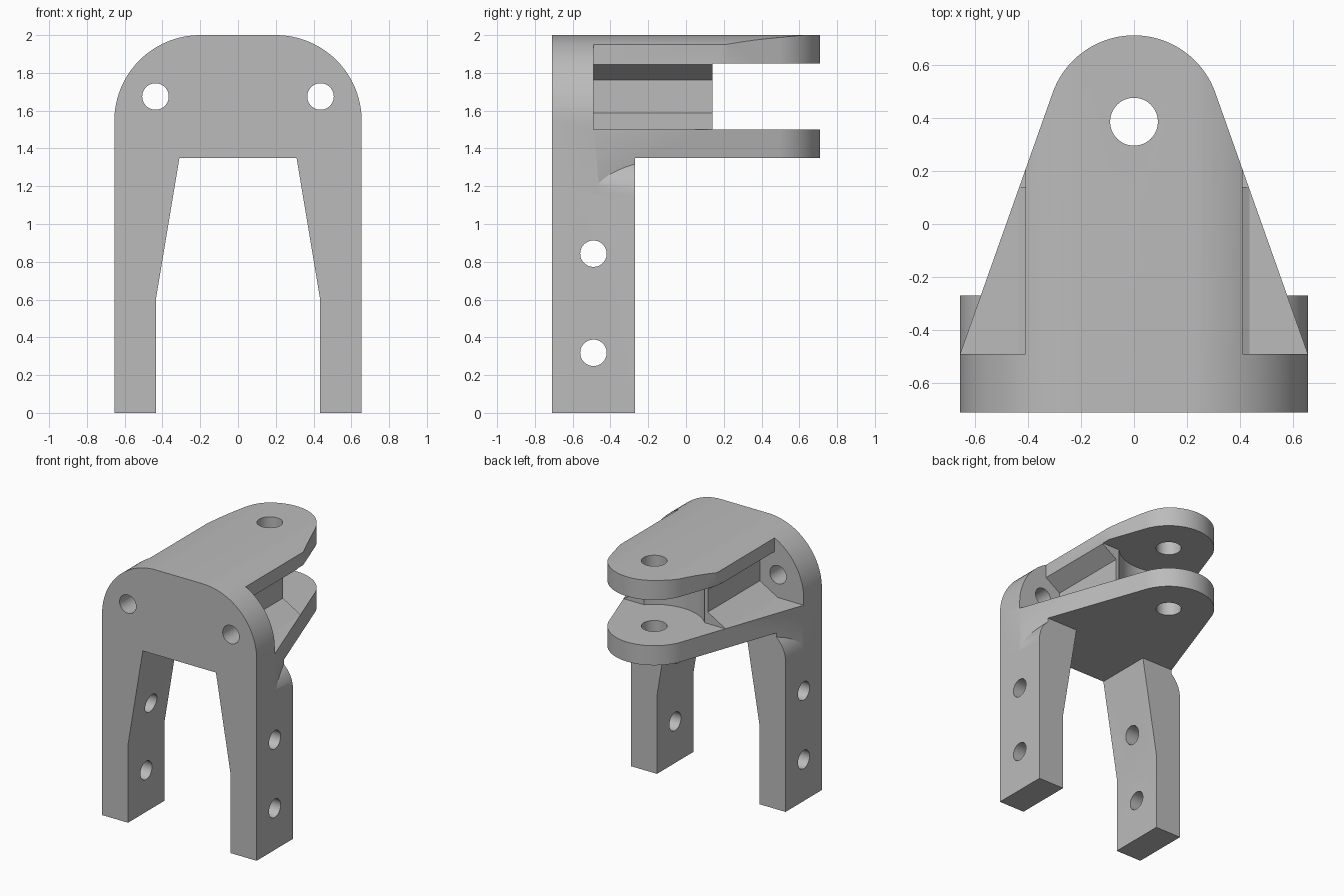
import bpy, bmesh, math
from mathutils import Vector

cube = bpy.data.objects.get("Cube")
if cube:
    bpy.data.objects.remove(cube, do_unlink=True)

grey = bpy.data.materials.new("plain grey")
grey.use_nodes = True
COLOR = (0.5, 0.5, 0.5, 1)
grey.diffuse_color = COLOR
grey.node_tree.nodes["Principled BSDF"].inputs["Base Color"].default_value = COLOR


def prism(name, points, axis, lo, hi):
    """Extrude a 2D profile along an axis: x takes (y, z), y takes (x, z), z takes (x, y)."""
    place = {"x": lambda a, b, d: (d, a, b),
             "y": lambda a, b, d: (a, d, b),
             "z": lambda a, b, d: (a, b, d)}[axis]
    bm = bmesh.new()
    face = bm.faces.new([bm.verts.new(place(a, b, lo)) for a, b in points])
    new = bmesh.ops.extrude_face_region(bm, geom=[face])["geom"]
    shift = Vector(place(0, 0, hi - lo))
    bmesh.ops.translate(bm, vec=shift, verts=[v for v in new if isinstance(v, bmesh.types.BMVert)])
    bmesh.ops.recalc_face_normals(bm, faces=bm.faces)
    mesh = bpy.data.meshes.new(name)
    bm.to_mesh(mesh)
    bm.free()
    mesh.materials.append(grey)
    ob = bpy.data.objects.new(name, mesh)
    bpy.context.collection.objects.link(ob)
    return ob


def arc(cx, cy, r, start, end, n=24):
    steps = [math.radians(start + (end - start) * i / n) for i in range(n + 1)]
    return [(cx + r * math.cos(t), cy + r * math.sin(t)) for t in steps]


def rect(a0, b0, a1, b1):
    return [(a0, b0), (a1, b0), (a1, b1), (a0, b1)]


def circle(cx, cy, r):
    return arc(cx, cy, r, 0, 360, 48)[:-1]


def mirrored(half):
    return half + [(-a, b) for a, b in reversed(half)]


def flip(points, side):
    return [(a * side, b) for a, b in points]


def combine(target, tool, operation):
    """Apply a boolean and discard the tool."""
    mod = target.modifiers.new("combine", "BOOLEAN")
    mod.operation, mod.solver, mod.object = operation, "EXACT", tool
    bpy.context.view_layer.update()
    graph = bpy.context.evaluated_depsgraph_get()
    mesh = bpy.data.meshes.new_from_object(target.evaluated_get(graph))
    target.modifiers.clear()
    target.data = mesh
    bpy.data.objects.remove(tool, do_unlink=True)


W, FRONT, STEP, BACK = 0.655, -0.71, -0.49, -0.27
PIN_Y, TIP_R = 0.385, 0.325

# arch section carried through the full depth
section = mirrored([(0.31, 1.35), (0.435, 0.6), (0.435, 0), (W, 0)]
                   + arc(0.2, 1.545, 0.455, 0, 90))
bracket = prism("fork_bracket", section, "y", FRONT, 0.8)

# plan outline: full-width front, tapering to a round tip
dx, dy = W, STEP - PIN_Y
tangent = math.degrees(math.atan2(dy, dx) + math.acos(TIP_R / math.hypot(dx, dy)))
plan = mirrored([(0.8, FRONT - 0.1), (0.8, STEP), (W, STEP)]
                + arc(0, PIN_Y, TIP_R, tangent, 89.9, 30))
combine(bracket, prism("plan_outline", plan, "z", -0.1, 2.2), "INTERSECT")

# clear the space under the lower plate behind the legs
combine(bracket, prism("under_cut", rect(-1, -0.1, 1, 1.35), "y", BACK, 1), "DIFFERENCE")

# deeper legs with rounded shoulders
leg = [(0.435, 0.6), (0.435, 0), (W, 0)] + arc(0.435, 1.15, 0.22, 0, 90) + [(0.3067, 1.37)]
for side in (1, -1):
    combine(bracket, prism("leg", flip(leg, side), "y", STEP - 0.1, BACK), "UNION")

# slot between the plates, hollowed around the pivot
combine(bracket, prism("slot", rect(-1, 1.5, 1, 1.85), "y", 0.14, 1), "DIFFERENCE")
combine(bracket, prism("hollow", circle(0, PIN_Y, 0.355), "z", 1.5, 1.85), "DIFFERENCE")

# side pockets with angled floors and ceilings
pocket = [(0.283, 1.588), (0.435, 1.5), (1, 1.5), (1, 2.1), (0.408, 2.1),
          (0.408, 1.845), (0.283, 1.762)]
for side in (1, -1):
    combine(bracket, prism("pocket", flip(pocket, side), "y", STEP, 1), "DIFFERENCE")
    combine(bracket, prism("face_hole", circle(side * 0.437, 1.675, 0.07), "y", -1, -0.3),
            "DIFFERENCE")

# pivot hole and leg bolt holes
combine(bracket, prism("pivot_hole", circle(0, PIN_Y, 0.09), "z", 1, 2.2), "DIFFERENCE")
for z in (0.318, 0.843):
    combine(bracket, prism("leg_hole", circle(STEP, z, 0.07), "x", -1, 1), "DIFFERENCE")

bpy.ops.object.select_all(action="DESELECT")
bracket.select_set(True)
bpy.context.view_layer.objects.active = bracket
bpy.ops.object.shade_smooth_by_angle(angle=math.radians(25))
